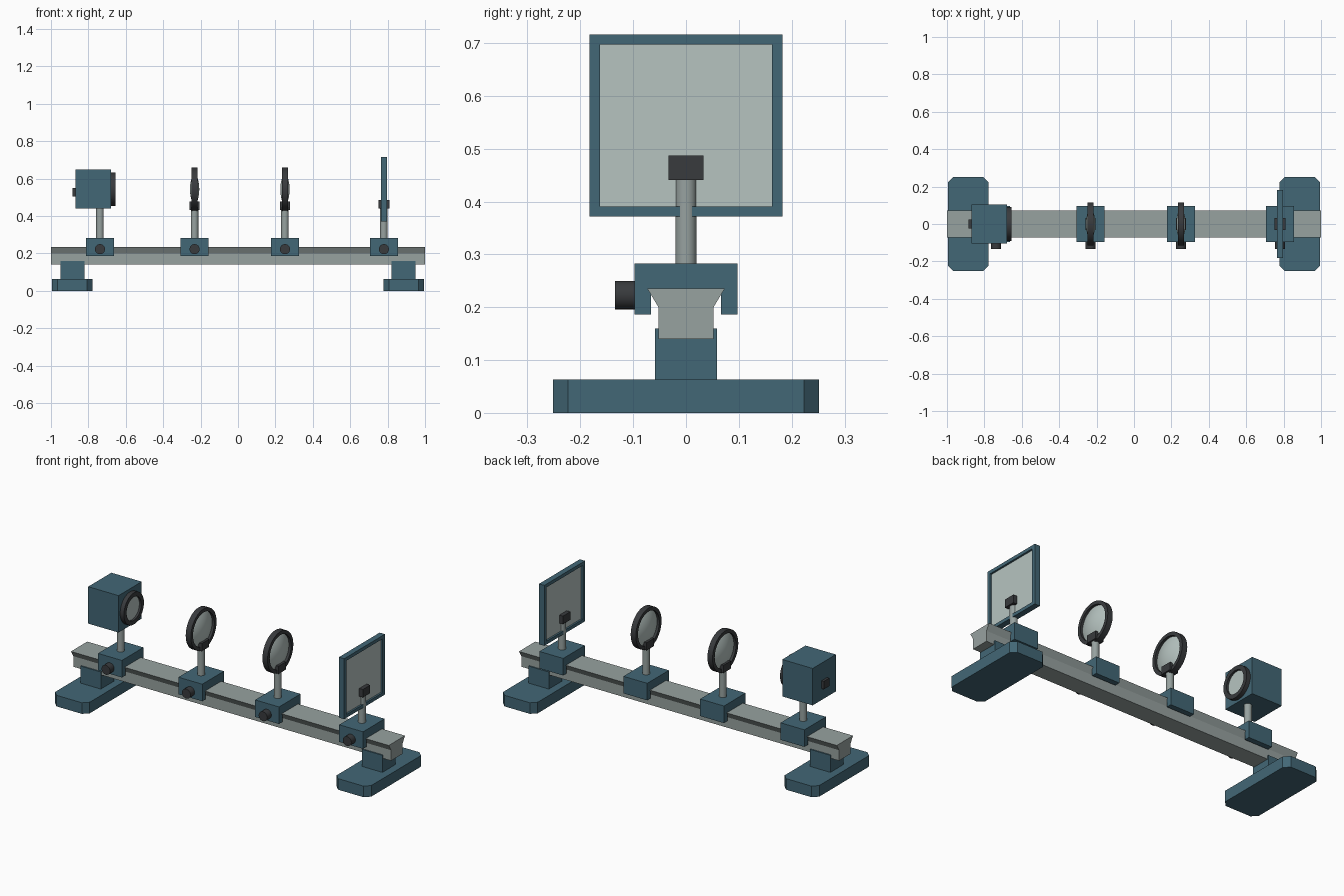
import bpy, bmesh
from math import radians, pi
from mathutils import Vector

if "Cube" in bpy.data.objects:
    bpy.data.objects.remove(bpy.data.objects["Cube"])


def material(name, rgb):
    m = bpy.data.materials.new(name)
    m.diffuse_color = (*rgb, 1)
    m.use_nodes = True
    m.node_tree.nodes["Principled BSDF"].inputs["Base Color"].default_value = m.diffuse_color
    return m


TEAL = material("teal_paint", (0.055, 0.135, 0.18))
DARK = material("dark_plastic", (0.04, 0.043, 0.047))
METAL = material("rail_metal", (0.31, 0.36, 0.35))
GLASS = material("pale_glass", (0.47, 0.55, 0.53))


def finish(name, bm, mat, smooth=False):
    bmesh.ops.recalc_face_normals(bm, faces=bm.faces)
    me = bpy.data.meshes.new(name)
    bm.to_mesh(me)
    bm.free()
    me.materials.append(mat)
    if smooth:
        me.polygons.foreach_set("use_smooth", [True] * len(me.polygons))
        me.set_sharp_from_angle(angle=radians(35))
    ob = bpy.data.objects.new(name, me)
    bpy.context.collection.objects.link(ob)
    return ob


def prism(name, points, direction, mat):
    """Extrude a flat outline along a direction."""
    bm = bmesh.new()
    face = bm.faces.new([bm.verts.new(p) for p in points])
    res = bmesh.ops.extrude_face_region(bm, geom=[face], use_keep_orig=True)
    verts = [g for g in res["geom"] if isinstance(g, bmesh.types.BMVert)]
    bmesh.ops.translate(bm, verts=verts, vec=direction)
    return finish(name, bm, mat)


def box(name, x, y, z, mat):
    pts = [(x[0], y[0], z[0]), (x[1], y[0], z[0]), (x[1], y[1], z[0]), (x[0], y[1], z[0])]
    return prism(name, pts, (0, 0, z[1] - z[0]), mat)


def lathe(name, profile, origin, axis, mat, steps=32, closed=False):
    """Revolve (radius, along) points round an axis through origin."""
    axis, origin = Vector(axis), Vector(origin)
    side = axis.orthogonal().normalized()
    bm = bmesh.new()
    vs = [bm.verts.new(origin + side * r + axis * a) for r, a in profile]
    es = [bm.edges.new(p) for p in zip(vs, vs[1:])]
    if closed:
        es.append(bm.edges.new((vs[-1], vs[0])))
    bmesh.ops.spin(bm, geom=vs + es, cent=origin, axis=axis, angle=2 * pi, steps=steps)
    bmesh.ops.remove_doubles(bm, verts=bm.verts, dist=1e-5)
    return finish(name, bm, mat, smooth=True)


def rod(name, origin, axis, r, length, mat, steps=24):
    return lathe(name, [(0, 0), (r, 0), (r, length), (0, length)], origin, axis, mat, steps)


def ring(name, origin, outer, inner, x0, x1):
    return lathe(name, [(outer, x0), (outer, x1), (inner, x1), (inner, x0)],
                 origin, (1, 0, 0), DARK, 40, closed=True)


# Rail with overhanging flanges
half = [(0.073, 0.235), (0.052, 0.2), (0.052, 0.14)]
section = half + [(-y, z) for y, z in reversed(half)]
prism("rail", [(-1, y, z) for y, z in section], (2, 0, 0), METAL)

# Feet with clipped corners, and risers under the rail
for side, s in (("left", -1), ("right", 1)):
    cx, hx, hy, c = s * 0.886, 0.109, 0.252, 0.029
    outline = []
    for sx, sy in ((1, 1), (-1, 1), (-1, -1), (1, -1)):
        a, b = (sx * hx, sy * (hy - c)), (sx * (hx - c), sy * hy)
        outline += [a, b] if sx * sy > 0 else [b, a]
    prism(side + "_foot", [(cx + x, y, 0) for x, y in outline], (0, 0, 0.063), TEAL)
    box(side + "_riser", (cx - 0.064, cx + 0.064), (-0.059, 0.059), (0.063, 0.16), TEAL)

# Sliding carriages with clamp knobs and posts
CZ = 0.543
saddle_half = [(0.097, 0.283), (0.097, 0.186), (0.066, 0.186), (0.066, 0.235)]
saddle = saddle_half + [(-y, z) for y, z in reversed(saddle_half)]
STATIONS = {"lamp": (-0.738, 0.445), "first_lens": (-0.232, 0.44),
            "second_lens": (0.251, 0.44), "screen": (0.78, 0.45)}
for part, (x, top) in STATIONS.items():
    prism(part + "_carriage", [(x - 0.075, y, z) for y, z in saddle], (0.15, 0, 0), TEAL)
    rod(part + "_knob", (x, -0.134, 0.223), (0, 1, 0), 0.027, 0.04, DARK)
    rod(part + "_post", (x, 0, 0.28), (0, 0, 1), 0.02, top - 0.28, METAL)

# Lamp housing, front bezel, window and rear switch
box("lamp_housing", (-0.87, -0.679), (-0.104, 0.104), (0.44, 0.65), TEAL)
ring("lamp_bezel", (-0.679, 0, CZ), 0.09, 0.066, 0, 0.024)
rod("lamp_window", (-0.679, 0, CZ), (1, 0, 0), 0.067, 0.012, GLASS, 40)
box("lamp_switch", (-0.885, -0.869), (-0.025, 0.025), (0.505, 0.55), DARK)

# Biconvex lenses in ring mounts
curve = [(0.098 * i / 8, 0.025 - 0.024 * (i / 8) ** 2) for i in range(9)]
lens = curve + [(r, -a) for r, a in reversed(curve)]
for part in ("first_lens", "second_lens"):
    x = STATIONS[part][0]
    ring(part + "_mount", (x, 0, CZ), 0.116, 0.096, -0.016, 0.016)
    lathe(part + "_glass", lens, (x, 0, CZ), (1, 0, 0), GLASS, 40)
    box(part + "_clamp", (x - 0.027, x + 0.027), (-0.033, 0.033), (0.433, 0.477), DARK)

# Framed screen with clamp
x = STATIONS["screen"][0]
fx = (x - 0.0165, x + 0.0165)
for side, s in (("front", -1), ("back", 1)):
    box("screen_frame_" + side, fx, sorted((s * 0.163, s * 0.183)), (0.372, 0.716), TEAL)
box("screen_frame_bottom", fx, (-0.163, 0.163), (0.372, 0.391), TEAL)
box("screen_frame_top", fx, (-0.163, 0.163), (0.697, 0.716), TEAL)
box("screen_panel", (x - 0.006, x + 0.006), (-0.163, 0.163), (0.391, 0.697), GLASS)
box("screen_clamp", (x - 0.029, x + 0.029), (-0.033, 0.033), (0.441, 0.487), DARK)
